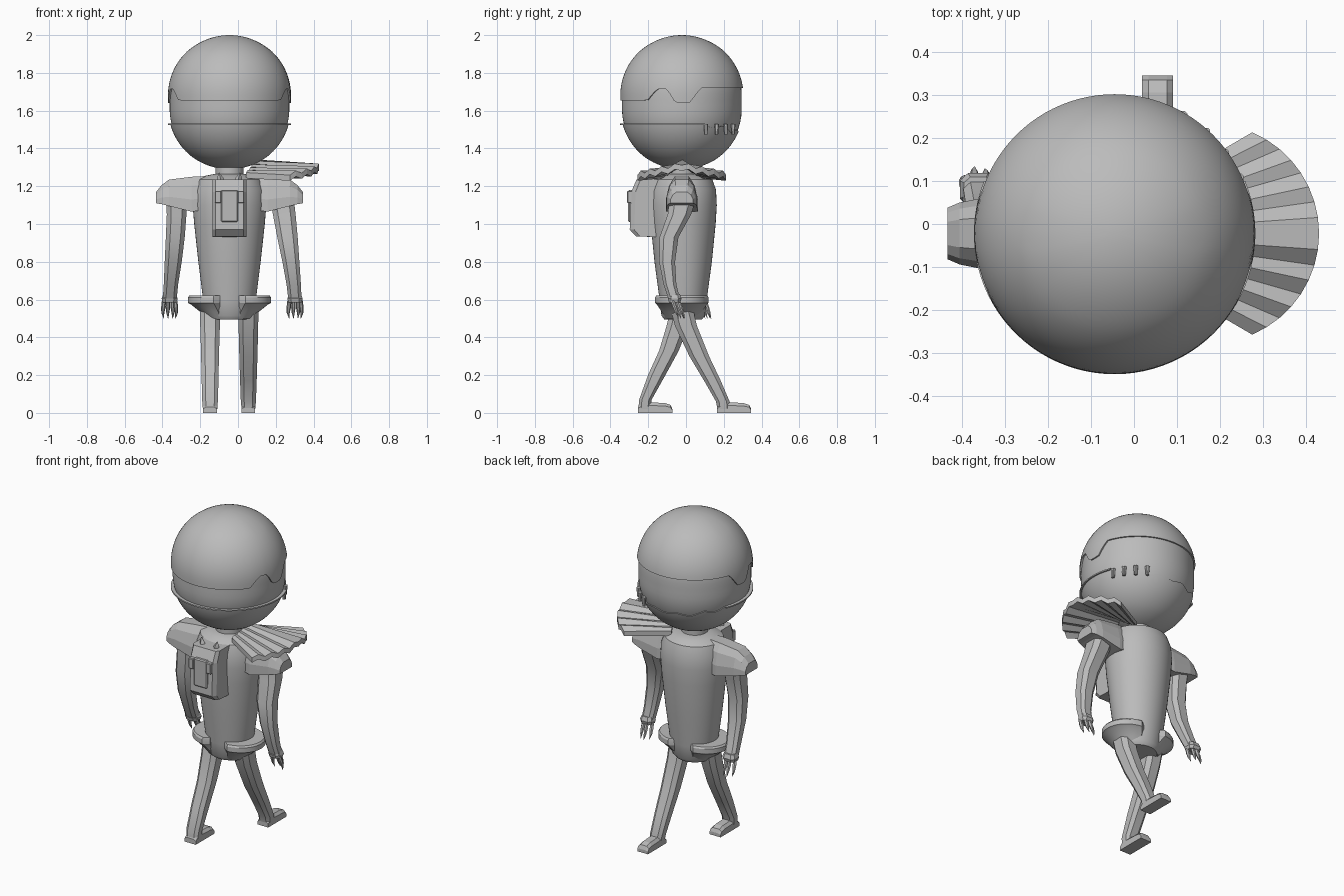
import bpy, bmesh, math
from mathutils import Vector

old = bpy.data.objects.get("Cube")
if old:
    bpy.data.objects.remove(old, do_unlink=True)

grey = bpy.data.materials.new("plain_grey")
grey.use_nodes = True
grey.diffuse_color = (0.5, 0.5, 0.5, 1)
grey.node_tree.nodes["Principled BSDF"].inputs["Base Color"].default_value = (0.5, 0.5, 0.5, 1)

CX, CY = -0.045, -0.022          # body axis


def finish(name, bm, smooth=None):
    bmesh.ops.recalc_face_normals(bm, faces=bm.faces)
    me = bpy.data.meshes.new(name)
    bm.to_mesh(me)
    bm.free()
    me.materials.append(grey)
    ob = bpy.data.objects.new(name, me)
    bpy.context.collection.objects.link(ob)
    if smooth:
        bpy.ops.object.select_all(action='DESELECT')
        ob.select_set(True)
        bpy.context.view_layer.objects.active = ob
        bpy.ops.object.shade_smooth_by_angle(angle=math.radians(smooth))
    return ob


def loft(name, rings, smooth=None, caps=True):
    """Skin a list of closed rings that have equal point counts."""
    bm = bmesh.new()
    vs = [[bm.verts.new(p) for p in r] for r in rings]
    n = len(vs[0])
    for a, b in zip(vs, vs[1:]):
        for i in range(n):
            j = (i + 1) % n
            bm.faces.new((a[i], a[j], b[j], b[i]))
    if caps:
        bm.faces.new(vs[0])
        bm.faces.new(vs[-1])
    return finish(name, bm, smooth)


def circle(x, y, z, rx, ry, n=48):
    return [(x + rx * math.cos(t), y + ry * math.sin(t), z)
            for t in (math.tau * i / n for i in range(n))]


def chamfered(x, y, z, a, b, c=0.45):
    """Eight-sided bevelled rectangle, half sizes a and b."""
    k = 1 - c
    pts = [(1, -k), (1, k), (k, 1), (-k, 1), (-1, k), (-1, -k), (-k, -1), (k, -1)]
    return [(x + a * u, y + b * v, z) for u, v in pts]


def box(name, lo, hi, bevel=0.0):
    bm = bmesh.new()
    bmesh.ops.create_cube(bm, size=1)
    for v in bm.verts:
        v.co = [l + (h - l) * (c + 0.5) for l, h, c in zip(lo, hi, v.co)]
    if bevel:
        bmesh.ops.bevel(bm, geom=bm.edges[:], offset=bevel, segments=1, affect='EDGES')
    return finish(name, bm)


def ramp(v, table):
    """Piecewise linear lookup."""
    for (a, p), (b, q) in zip(table, table[1:]):
        if v <= b:
            return p + (q - p) * max(0, v - a) / (b - a)
    return table[-1][1]


# Head: visor ball with an upper and a lower shell whose edges follow the bearing
def ball_radius(z):
    zc = min(max(z, 1.61), 1.68)
    return math.sqrt(max(0.0, 0.32 ** 2 - (z - zc) ** 2))


N = 96
BEARINGS = [math.tau * i / N for i in range(N)]


def shell(name, edge, pole, swell, steps=22):
    rings = []
    for k in range(steps + 1):
        s = math.sin(math.pi / 2 * k / steps)
        s = 1 - math.cos(math.pi / 2 * k / steps)
        ring = []
        for t in BEARINGS:
            z = pole + (edge(t) - pole) * max(s, 0.0003)
            r = ball_radius(z) + swell * min(1, 4 * s)
            ring.append((CX + r * math.cos(t), CY + r * math.sin(t), z))
        rings.append(ring)
    # turn the edge inward as a lip
    rings.append([(CX + (x - CX) * 0.93, CY + (y - CY) * 0.93, z) for x, y, z in rings[-1]])
    return loft(name, rings, 35)


def fwd(t):
    """Degrees away from the back of the head, 0 to 180."""
    return abs((math.degrees(t) + 90 + 180) % 360 - 180)


def brow(t):
    return ramp(fwd(t), [(0, 1.655), (56, 1.655), (66, 1.715), (76, 1.715),
                         (84, 1.64), (97, 1.64), (108, 1.72), (180, 1.72)])


def jaw(t):
    return ramp(fwd(t), [(0, 1.53), (112, 1.53), (122, 1.505), (135, 1.52),
                         (150, 1.485), (165, 1.5), (180, 1.485)])


shell("helmet_cap", brow, 2.0, 0.006)
shell("jaw_shell", jaw, 1.29, 0.004)
visor = [1.45 + 0.03 * k for k in range(12)]
loft("visor", [circle(CX, CY, z, ball_radius(z) - 0.003, ball_radius(z) - 0.003, N) for z in visor], 35)
rim = [(1.524, 0.318), (1.524, 0.327), (1.532, 0.327), (1.532, 0.312)]
half = [math.radians(-202 + 224 * i / 56) for i in range(57)]
loft("jaw_rim", [[(CX + r * math.cos(t), CY + r * math.sin(t), z) for z, r in rim] for t in half])

# Small teeth along the jaw, on one cheek
for i in range(4):
    t = math.radians(24 + 12 * i)
    p = Vector((CX + 0.314 * math.cos(t), CY + 0.314 * math.sin(t), 0))
    loft("jaw_tooth", [chamfered(p.x, p.y, z, a, a) for z, a in [(1.475, 0.008), (1.53, 0.012)]])

# Torso and neck
torso = [(0.495, 0.105, 0.10), (0.515, 0.125, 0.115), (0.6, 0.14, 0.125), (0.8, 0.165, 0.152),
         (1.0, 0.187, 0.172), (1.1, 0.195, 0.178), (1.18, 0.19, 0.174), (1.235, 0.17, 0.155),
         (1.255, 0.13, 0.12), (1.265, 0.08, 0.08)]
loft("torso", [circle(CX, CY + 0.007, z, a, b) for z, a, b in torso], 40)
loft("neck", [circle(CX, CY, z, 0.075, 0.075, 24) for z in (1.24, 1.33)], 40)


# Limb helper: (x, y, z, half width, half depth) per station
def limb(name, stations):
    return loft(name, [chamfered(*s) for s in stations], 25)


# Legs in mid stride, with feet
def leg(side, x, path, toe):
    limb(side + "_leg", [(x, y, z, a, b) for y, z, a, b in path])
    y, _, a, _ = path[-1]
    foot = [(y - 0.035, 0.03), (y - 0.01, 0.06), (y + 0.05, 0.055), (toe - 0.04, 0.052), (toe - 0.01, 0.042), (toe, 0.02)]
    loft(side + "_foot", [[(x - a, v, 0), (x + a, v, 0), (x + a, v, h * 0.7), (x + a * 0.6, v, h),
                           (x - a * 0.6, v, h), (x - a, v, h * 0.7)] for v, h in foot])


leg("left", 0.055, [(-0.025, 0.56, 0.053, 0.06), (0.0, 0.46, 0.052, 0.058), (0.07, 0.3, 0.048, 0.052),
                    (0.14, 0.17, 0.044, 0.044), (0.195, 0.06, 0.04, 0.036), (0.2, 0.02, 0.036, 0.034)], 0.345)
leg("right", -0.148, [(-0.02, 0.56, 0.053, 0.06), (-0.045, 0.46, 0.052, 0.058), (-0.09, 0.33, 0.048, 0.052),
                      (-0.155, 0.2, 0.045, 0.046), (-0.215, 0.07, 0.042, 0.033), (-0.22, 0.02, 0.038, 0.032)], -0.072)


# Arms with cuffs and claws
def arm(side, path):
    limb(side + "_arm", path)
    x, y, z, a, b = path[-1]
    limb(side + "_cuff", [(x, y, z + 0.035, a * 0.9, b * 0.9), (x, y, z + 0.01, a * 1.15, b * 1.2), (x, y, z - 0.01, a, b)])
    lean = 0.35
    for i, (u, v) in enumerate([(-0.03, 0.0), (-0.008, 0.02), (0.015, 0.015), (0.03, -0.012)]):
        claw = [(0, 0.011), (0.035, 0.012), (0.065, 0.008), (0.095, 0.001)]
        loft(side + "_claw", [circle(x + u * (1 + 0.1 * k) * (0.8 if k == 3 else 1), y + v + d * lean,
                                     z - d, r, r, 6) for k, (d, r) in enumerate(claw)])


arm("left", [(0.235, -0.02, 1.12, 0.062, 0.07), (0.245, -0.035, 1.05, 0.06, 0.062), (0.262, -0.09, 0.93, 0.054, 0.05),
             (0.28, -0.1, 0.8, 0.045, 0.042), (0.295, -0.085, 0.68, 0.038, 0.034), (0.302, -0.06, 0.595, 0.035, 0.03)])
arm("right", [(-0.325, -0.02, 1.12, 0.055, 0.07), (-0.325, -0.025, 1.05, 0.052, 0.062), (-0.332, -0.035, 0.93, 0.05, 0.052),
              (-0.343, -0.01, 0.8, 0.045, 0.044), (-0.355, 0.04, 0.68, 0.038, 0.036), (-0.362, 0.08, 0.595, 0.037, 0.032)])

# Shoulder pads and hip guards, one on each side
for side, s in (("left", 1), ("right", -1)):
    pad = []
    for d, lo, hi, w in [(0.1, 1.08, 1.255, 0.075), (0.2, 1.065, 1.25, 0.085), (0.32, 1.095, 1.235, 0.08),
                         (0.36, 1.105, 1.205, 0.072), (0.388, 1.11, 1.17, 0.06)]:
        h = hi - lo
        pad.append([(CX + s * d, CY + w * u, lo + h * v) for u, v in
                    [(-1, 0), (1, 0), (1, 0.35), (0.8, 0.75), (0.45, 1), (-0.45, 1), (-0.8, 0.75), (-1, 0.35)]])
    loft(side + "_shoulder_pad", pad)

    guard = []
    for z, a, b in [(0.5, 0.12, 0.09), (0.535, 0.155, 0.11), (0.575, 0.205, 0.138), (0.582, 0.22, 0.146),
                    (0.612, 0.22, 0.146), (0.622, 0.212, 0.14)]:
        arc = [math.radians(-75 + 150 * i / 16) for i in range(17)]
        guard.append([(CX + s * a * math.cos(t) ** 0.7, CY + b * math.sin(t), z) for t in arc]
                     + [(CX + s * 0.05, CY + b * 0.8, z), (CX + s * 0.05, CY - b * 0.8, z)])
    loft(side + "_hip_guard", guard, 25)

# Pleated fan collar on the left shoulder
fan = []
PLEATS = 16
for i in range(PLEATS + 1):
    f = 2 * i / PLEATS - 1
    t = math.radians(67 * f)
    rise = 0.07 * (1 - abs(f) ** 0.8)
    fold = 0.009 * (1 if i % 2 else -1)
    tip = Vector((0.175 + 0.255 * math.cos(t), CY + 0.235 * math.sin(t) / math.sin(math.radians(67)), 1.268 + rise * 0.75 + fold))
    root = Vector((0.02 + 0.06 * math.cos(t), CY + 0.1 * f, 1.275 + rise + fold * 0.3))
    drop = Vector((0, 0, 0.03))
    fan.append([root, tip, tip - drop, root - drop])
loft("fan_collar", fan)

# Backpack with flap, pocket, buckles and two small peaks
prof = [(-0.15, 0.93), (-0.265, 0.935), (-0.298, 0.97), (-0.29, 1.17), (-0.262, 1.235), (-0.15, 1.235)]
loft("backpack", [[(CX + d, CY + 0.02 + (y - CY - 0.02) * k, z) for y, z in prof]
                  for d, k in [(-0.09, 0.92), (-0.075, 1), (0.075, 1), (0.09, 0.92)]])
box("pack_pocket", (-0.09, -0.306, 1.01), (0.0, -0.27, 1.18), 0.006)
for s in (-1, 1):
    box("pack_buckle", (CX + s * 0.06 - 0.017, -0.312, 1.11), (CX + s * 0.06 + 0.017, -0.27, 1.175), 0.004)
    peak = [(1.225, 0.022), (1.245, 0.016), (1.272, 0.002)]
    loft("pack_peak", [circle(CX + s * (0.045 + (z - 1.225) * 0.2), -0.215, z, r, r, 4) for z, r in peak])
